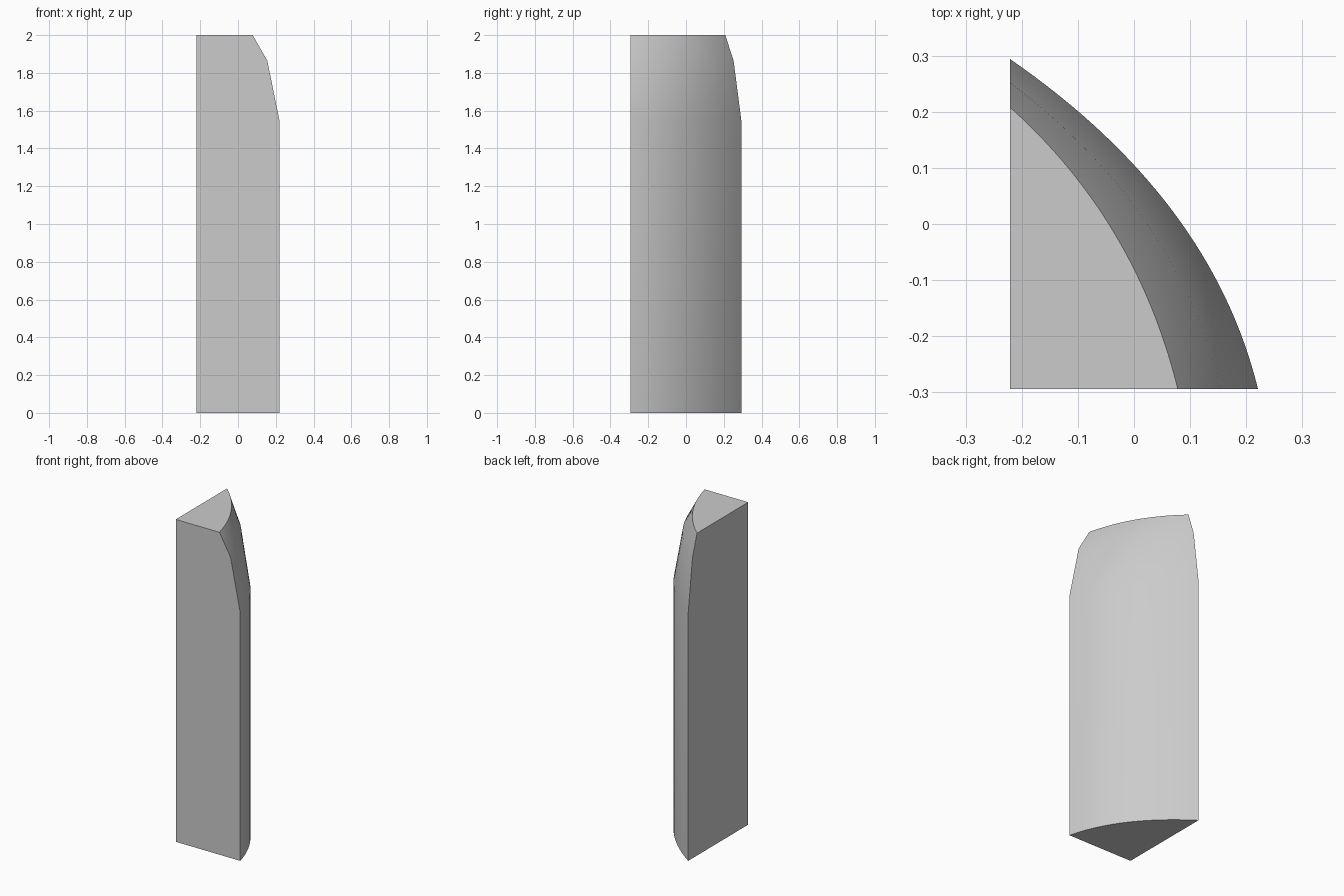
import bpy, bmesh
from mathutils import Vector

if "Cube" in bpy.data.objects:
    bpy.data.objects.remove(bpy.data.objects["Cube"])

LEFT, FRONT = -0.221, -0.294
STEPS = 32

# Plain grey for the whole block
grey = bpy.data.materials.new("plain_grey")
grey.use_nodes = True
colour = (0.6, 0.6, 0.6, 1)
grey.diffuse_color = colour
grey.node_tree.nodes["Principled BSDF"].inputs["Base Color"].default_value = colour


def section(z, back_y, control, right_x):
    """Wedge outline: square corner, then a curved edge from back to right."""
    a, c, b = Vector((LEFT, back_y)), Vector(control), Vector((right_x, FRONT))
    points = [Vector((LEFT, FRONT, z))]
    for i in range(STEPS + 1):
        t = i / STEPS
        p = a * (1 - t) ** 2 + c * 2 * t * (1 - t) + b * t * t
        points.append(p.to_3d() + Vector((0, 0, z)))
    return points


# Outlines from the base up through the two-step tapered top
levels = [
    (0, 0.294, (0.137, 0.047), 0.221),
    (1.54, 0.294, (0.137, 0.047), 0.221),
    (1.865, 0.252, (0.075, 0.028), 0.155),
    (2, 0.208, (0.004, 0.006), 0.078),
]

bm = bmesh.new()
rings = [[bm.verts.new(p) for p in section(*level)] for level in levels]
count = len(rings[0])

# Curved side, strip by strip
for low, high in zip(rings, rings[1:]):
    for i in range(1, count - 1):
        bm.faces.new((low[i], high[i], high[i + 1], low[i + 1]))

# Flat base, top, left side and front
bm.faces.new(rings[0])
bm.faces.new(rings[-1])
for edge in (1, -1):
    bm.faces.new([r[0] for r in (rings[0], rings[-1])] + [r[edge] for r in reversed(rings)])

bmesh.ops.recalc_face_normals(bm, faces=bm.faces)
mesh = bpy.data.meshes.new("wedge_block")
bm.to_mesh(mesh)
bm.free()
mesh.materials.append(grey)
block = bpy.data.objects.new("wedge_block", mesh)
bpy.context.collection.objects.link(block)

# Smooth the curved side, keep the outline edges sharp
bpy.ops.object.select_all(action="DESELECT")
block.select_set(True)
bpy.context.view_layer.objects.active = block
bpy.ops.object.shade_smooth_by_angle(angle=0.52)
